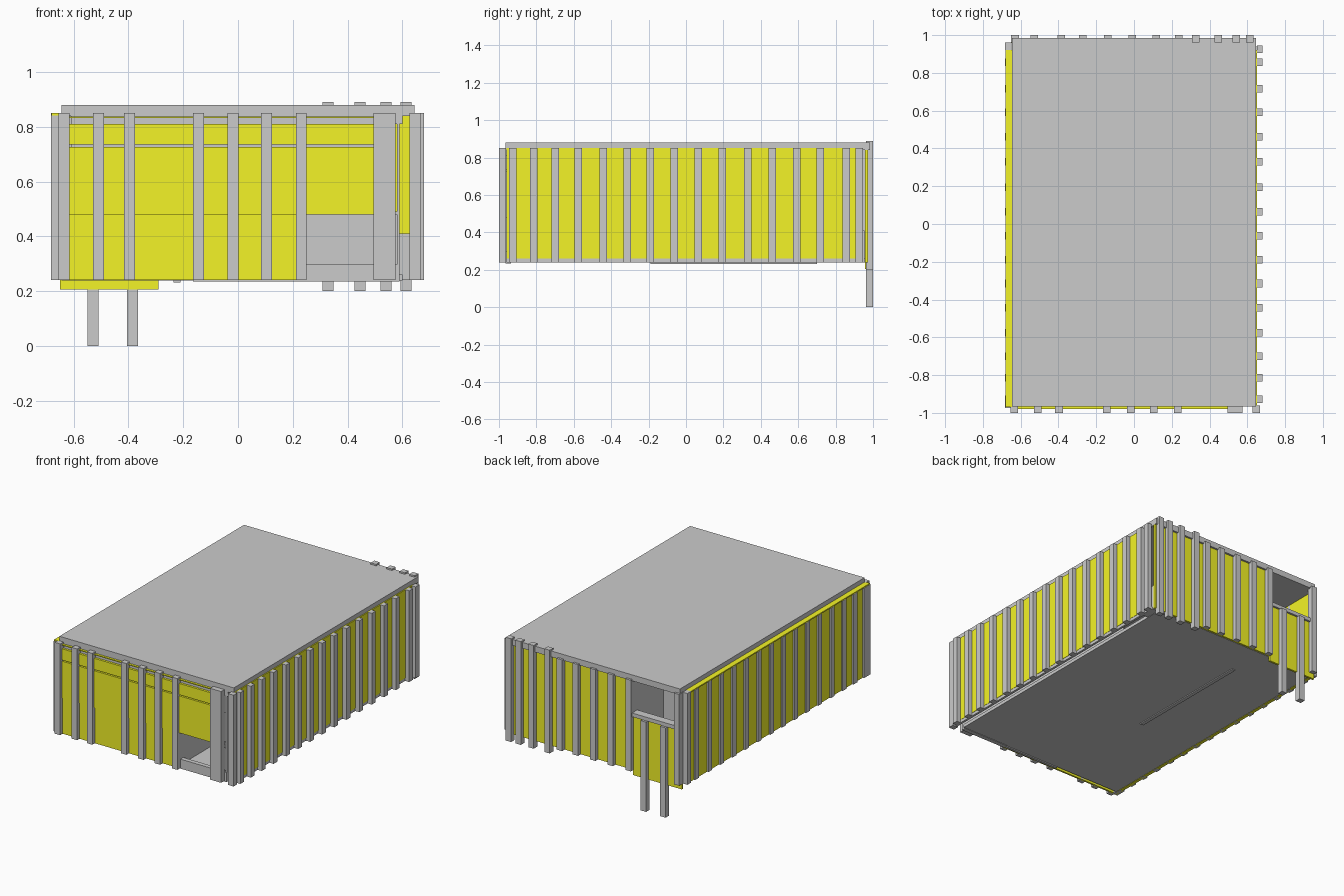
import bpy, bmesh
from mathutils import Vector, Matrix

yellow = bpy.data.materials.new("yellow_panel")
yellow.diffuse_color = (0.9, 0.9, 0.02, 1)


def boxes(name, spans, mat=None):
    """One object made of boxes given as (x0, x1, y0, y1, z0, z1)."""
    bm = bmesh.new()
    for x0, x1, y0, y1, z0, z1 in spans:
        centre = Vector((x0 + x1, y0 + y1, z0 + z1)) / 2
        size = Matrix.Diagonal((x1 - x0, y1 - y0, z1 - z0, 1))
        bmesh.ops.create_cube(bm, size=1, matrix=Matrix.Translation(centre) @ size)
    mesh = bpy.data.meshes.new(name)
    bm.to_mesh(mesh)
    bm.free()
    obj = bpy.data.objects.new(name, mesh)
    bpy.context.collection.objects.link(obj)
    if mat:
        mesh.materials.append(mat)
    return obj


Z0, Z1 = 0.24, 0.85   # bottom and top of the slats
W = 0.02              # half width of a slat

# Roof and floor slabs
boxes("roof", [(-0.645, 0.645, -0.965, 0.985, 0.84, 0.88)])
boxes("floor", [(-0.645, 0.60, -0.94, 0.96, 0.238, 0.26)])
boxes("floor_strip", [(-0.235, -0.21, -0.19, 0.70, 0.232, 0.24)])

# Long side walls
boxes("right_panel", [(0.64, 0.652, -0.96, 0.92, 0.26, 0.85)], yellow)
boxes("right_base_rail", [(0.635, 0.65, -0.96, 0.94, 0.24, 0.26)])
boxes("left_panel", [(-0.672, -0.65, -0.97, 0.92, Z0, 0.845)], yellow)
boxes("left_cap", [(-0.681, -0.645, -0.97, 0.92, 0.842, 0.85)], yellow)

side_y = [-0.927, -0.815, -0.70, -0.575, -0.443, -0.315, -0.19, -0.062,
          0.065, 0.195, 0.33, 0.462, 0.592, 0.717, 0.857, 0.925]
boxes("right_slats", [(0.65, 0.68, y - W, y + W, Z0, Z1) for y in side_y])
boxes("left_slats", [(-0.682, -0.65, y - W, y + W, Z0, 0.842) for y in side_y[:-1]])
boxes("left_end_slats", [(-0.682, -0.648, 0.92, 0.96, Z0, Z1),
                         (-0.682, -0.648, -0.975, -0.935, Z0, 0.842)])

# Front wall panels leaving a low opening and a narrow doorway
boxes("front_upper_panel", [(-0.64, 0.50, -0.980, -0.962, 0.735, 0.81),
                            (-0.64, 0.50, -0.980, -0.962, 0.48, 0.727)], yellow)
boxes("front_lower_panel", [(-0.64, 0.25, -0.974, -0.962, Z0, 0.48)], yellow)
boxes("front_top_lip", [(-0.64, 0.50, -0.980, -0.962, 0.832, 0.838)], yellow)
boxes("front_beams", [(-0.61, 0.60, -0.965, -0.945, 0.81, 0.84),
                      (-0.61, 0.50, -0.962, -0.950, 0.722, 0.74),
                      (-0.165, 0.25, -0.962, -0.945, 0.235, 0.48),
                      (0.25, 0.59, -0.965, -0.935, 0.235, 0.298)])
boxes("front_slats", [(x - W, x + W, -1.0, -0.962, Z0, Z1) for x in
                      (-0.635, -0.51, -0.397, -0.145, -0.018, 0.104, 0.231, 0.647)])
boxes("front_wide_post", [(0.494, 0.575, -1.0, -0.962, Z0, Z1)])

# Recess behind the opening and corridor behind the doorway
boxes("front_recess", [(0.235, 0.25, -0.96, -0.60, 0.26, 0.48),
                       (0.25, 0.58, -0.61, -0.60, 0.26, 0.48),
                       (0.25, 0.58, -0.96, -0.60, 0.48, 0.49)])
boxes("corridor_wall", [(0.58, 0.59, -0.96, 0.60, 0.26, 0.84)])
boxes("corridor_step", [(0.59, 0.64, 0.85, 0.955, 0.24, 0.41)])

# Back wall
boxes("back_panel", [(-0.285, 0.645, 0.958, 0.972, Z0, 0.84)], yellow)
boxes("back_slats", [(x - W, x + W, 0.962, 1.0, Z0, Z1) for x in
                     (-0.63, -0.272, -0.14, -0.01, 0.118, 0.236)])
boxes("back_tall_slats", [(x - W, x + W, 0.962, 1.0, 0.20, 0.89) for x in
                          (0.328, 0.446, 0.541, 0.613)])

# Balcony in the back corner, carried on two legs
boxes("balcony_panel", [(-0.65, -0.29, 0.958, 0.972, 0.205, 0.60)], yellow)
boxes("balcony_ledge", [(-0.645, -0.29, 0.93, 0.985, 0.60, 0.625)])
boxes("balcony_recess", [(-0.29, -0.28, 0.65, 0.958, 0.26, 0.84),
                         (-0.645, -0.28, 0.64, 0.65, 0.26, 0.84)])
boxes("balcony_legs", [(x - W, x + W, 0.962, 1.0, 0.0, 0.60) for x in (-0.529, -0.385)])
